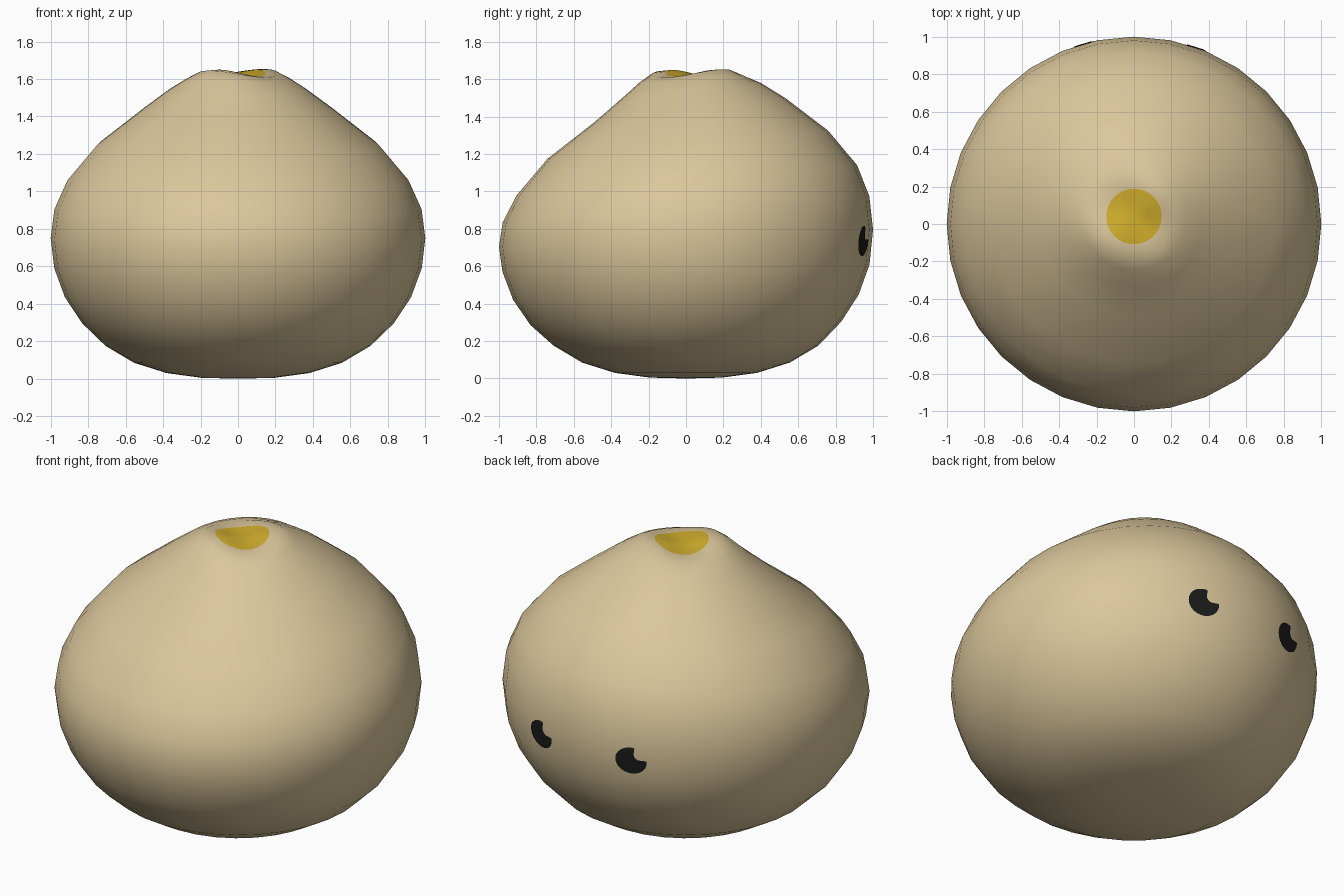
import bpy, bmesh, math
from mathutils import Vector
from mathutils.bvhtree import BVHTree

if "Cube" in bpy.data.objects:
    bpy.data.objects.remove(bpy.data.objects["Cube"])


def material(name, rgb):
    m = bpy.data.materials.new(name)
    m.diffuse_color = (*rgb, 1)
    m.use_nodes = True
    m.node_tree.nodes["Principled BSDF"].inputs["Base Color"].default_value = m.diffuse_color
    return m


TAN = material("tan", (0.71, 0.57, 0.33))
YELLOW = material("yellow", (0.64, 0.43, 0.026))
BLACK = material("black", (0.011, 0.011, 0.012))
SEG = 32


def finish(bm, name, mats):
    me = bpy.data.meshes.new(name)
    bm.to_mesh(me)
    for m in mats:
        me.materials.append(m)
    for p in me.polygons:
        p.use_smooth = True
    ob = bpy.data.objects.new(name, me)
    bpy.context.collection.objects.link(ob)
    return ob


# Body rings: radius, height, backward rise, y shift, top saddle height
RINGS = [
    (0.195, 0.005, 0, 0, 0), (0.38, 0.03, 0, 0, 0), (0.555, 0.085, 0, 0, 0),
    (0.707, 0.175, 0, 0, 0), (0.831, 0.295, 0.01, 0, 0), (0.924, 0.435, 0.015, 0, 0),
    (0.981, 0.59, 0.02, 0, 0), (1.0, 0.75, 0.045, 0, 0), (0.98, 0.905, 0.07, 0, 0),
    (0.91, 1.06, 0.08, 0.005, 0), (0.75, 1.25, 0.075, 0.01, 0),
    (0.51, 1.435, 0.065, 0.02, 0), (0.37, 1.54, 0.04, 0.03, 0.0),
    (0.28, 1.6, 0.015, 0.035, 0.008), (0.215, 1.631, 0.006, 0.035, 0.018),
    (0.148, 1.632, 0, 0.04, 0.018), (0.075, 1.622, 0, 0.04, 0.009),
]
YELLOW_RING = 15

bm = bmesh.new()
loops = []
for r, z, rise, dy, saddle in RINGS:
    loop = []
    for i in range(SEG):
        a = 2 * math.pi * i / SEG
        h = z + rise * math.sin(a) + saddle * math.cos(2 * (a - math.radians(48)))
        loop.append(bm.verts.new((r * math.cos(a), r * math.sin(a) + dy, h)))
    loops.append(loop)
base = bm.verts.new((0, 0, 0))
tip = bm.verts.new((0, 0.04, 1.617))
for k in range(len(loops) - 1):
    for i in range(SEG):
        j = (i + 1) % SEG
        f = bm.faces.new((loops[k][i], loops[k][j], loops[k + 1][j], loops[k + 1][i]))
        f.material_index = int(k >= YELLOW_RING)
for i in range(SEG):
    j = (i + 1) % SEG
    bm.faces.new((base, loops[0][j], loops[0][i]))
    bm.faces.new((tip, loops[-1][i], loops[-1][j])).material_index = 1
bm.normal_update()
surface = BVHTree.FromBMesh(bm)
finish(bm, "body", [TAN, YELLOW])
bm.free()


# Eyes: round plates with a highlight notch, laid on the body
def eye_radius(a):
    c, s = math.cos(a), math.sin(a)
    r = 1 / math.hypot(c / 0.09, s / 0.08)
    nx, nz, nr = 0.052, 0.042, 0.036
    along = nx * c + nz * s
    disc = along ** 2 - (nx * nx + nz * nz - nr * nr)
    if along > 0 and disc > 0:
        r = min(r, along - math.sqrt(disc))
    return r


def eye(name, cx, cz):
    bm = bmesh.new()
    turn = math.asin(cx)
    outward = Vector((math.sin(turn), math.cos(turn), 0))
    side = Vector((-math.cos(turn), math.sin(turn), 0))

    def place(u, v):
        start = outward * 2 + side * u + Vector((0, 0, cz + v))
        hit, normal, _, _ = surface.ray_cast(start, -outward)
        return bm.verts.new(hit + outward * 0.005)

    n, steps = 72, 4
    center = place(0, 0)
    rings = []
    for k in range(1, steps + 1):
        ring = []
        for i in range(n):
            a = 2 * math.pi * i / n
            r = eye_radius(a) * k / steps
            ring.append(place(r * math.cos(a), r * math.sin(a)))
        rings.append(ring)
    for i in range(n):
        j = (i + 1) % n
        bm.faces.new((center, rings[0][i], rings[0][j]))
        for p, q in zip(rings, rings[1:]):
            bm.faces.new((p[i], q[i], q[j], p[j]))
    finish(bm, name, [BLACK])
    bm.free()


eye("right_eye", 0.3, 0.735)
eye("left_eye", -0.3, 0.735)
